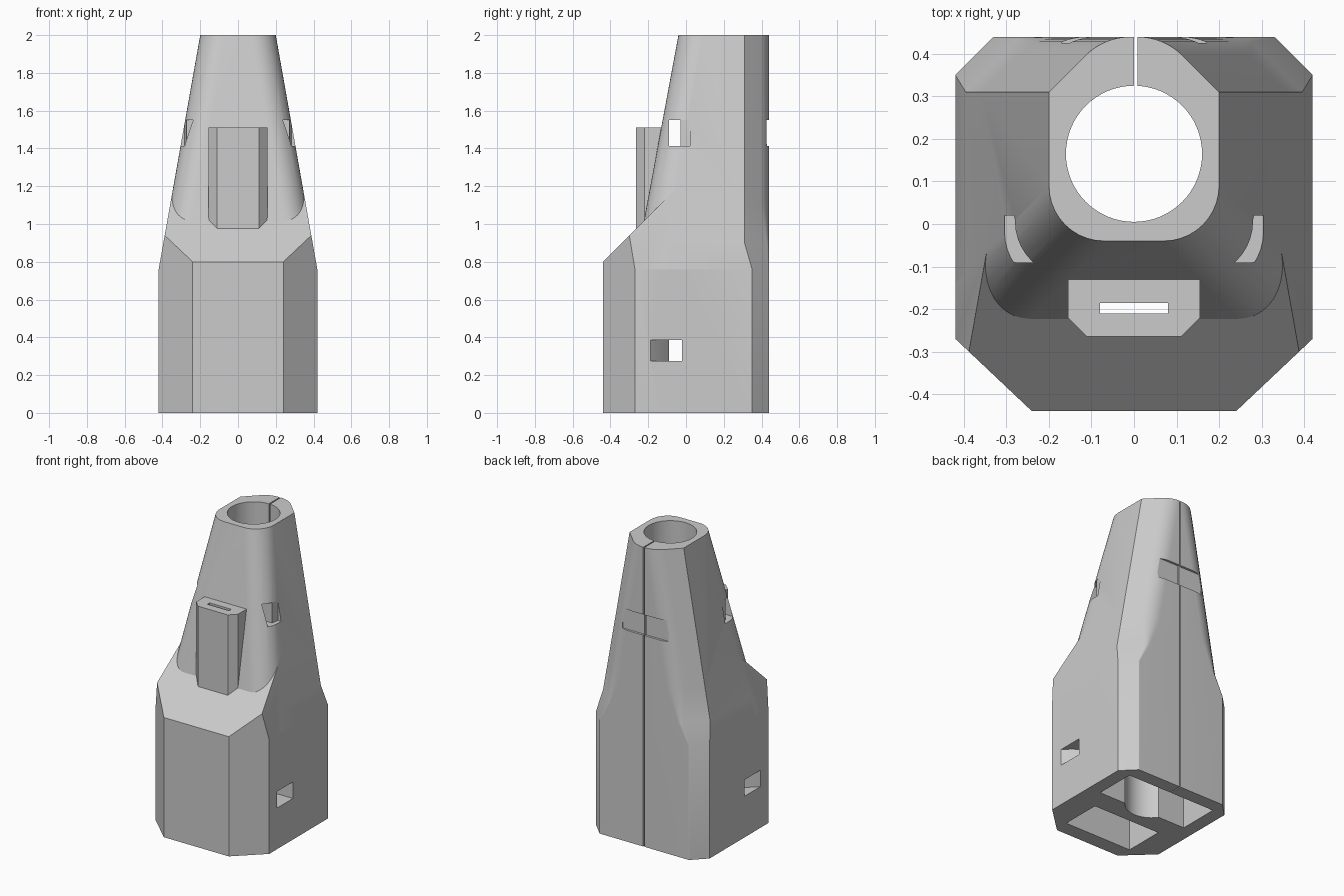
import bpy, bmesh, math
from mathutils import Vector

if "Cube" in bpy.data.objects:
    bpy.data.objects.remove(bpy.data.objects["Cube"])

grey = bpy.data.materials.new("light_grey")
grey.diffuse_color = (0.6, 0.6, 0.6, 1)
grey.use_nodes = True
grey.node_tree.nodes["Principled BSDF"].inputs["Base Color"].default_value = grey.diffuse_color


def add_object(name, bm):
    bmesh.ops.recalc_face_normals(bm, faces=bm.faces[:])
    mesh = bpy.data.meshes.new(name)
    bm.to_mesh(mesh)
    bm.free()
    mesh.materials.append(grey)
    ob = bpy.data.objects.new(name, mesh)
    bpy.context.collection.objects.link(ob)
    return ob


def loft(sections):
    """Skin a stack of equal-length closed outlines: [(z, [(x, y), ...]), ...]"""
    bm = bmesh.new()
    rings = [[bm.verts.new((x, y, z)) for x, y in pts] for z, pts in sections]
    n = len(rings[0])
    for a, b in zip(rings, rings[1:]):
        for i in range(n):
            j = (i + 1) % n
            bm.faces.new((a[i], a[j], b[j], b[i]))
    bm.faces.new(rings[0][::-1])
    bm.faces.new(rings[-1])
    return bm


def prism(name, pts, z0, z1):
    return add_object(name, loft([(z0, pts), (z1, pts)]))


def box(name, x0, x1, y0, y1, z0, z1):
    return prism(name, [(x0, y0), (x1, y0), (x1, y1), (x0, y1)], z0, z1)


def arc(cx, cy, r, a0, a1, n):
    return [(cx + r * math.cos(math.radians(a0 + (a1 - a0) * i / n)),
             cy + r * math.sin(math.radians(a0 + (a1 - a0) * i / n))) for i in range(n + 1)]


def boolean(target, tool, op):
    mod = target.modifiers.new(op.lower(), 'BOOLEAN')
    mod.operation, mod.solver, mod.object = op, 'EXACT', tool
    bpy.context.view_layer.objects.active = target
    bpy.ops.object.modifier_apply(modifier=mod.name)
    bpy.data.objects.remove(tool)


BACK, SHOULDER = 0.44, 0.76


def half_width(z):
    return 0.2 + 0.22 * (2 - max(z, SHOULDER)) / (2 - SHOULDER)


def section(z, chamfer_y, r):
    """Rounded front corners, chamfered and softened back corners"""
    w = half_width(z)
    front = -0.04 - 0.186 * (2 - max(z, SHOULDER))
    right = arc(w - 0.13, front + 0.13, 0.13, -90, 0, 10)
    right.append((w, chamfer_y))
    corner = w + chamfer_y - BACK
    right += arc(corner - r * math.tan(math.pi / 8), BACK - r, r, 45, 90, 8)
    return z, right + [(-x, y) for x, y in reversed(right)]


# Tapered body
body = add_object("tapered_housing", loft([
    section(0, 0.35, 0.008), section(SHOULDER, 0.35, 0.008),
    section(0.9, 0.31, 0.04), section(1.1, 0.31, 0.15), section(2, 0.31, 0.15)]))

# Front block, cut by the sloping top and the leaning sides
outline = [(-0.24, -0.44), (0.24, -0.44), (0.42, -0.27), (0.42, 0), (-0.42, 0), (-0.42, -0.27)]
bm = loft([(0, outline), (1.4, outline)])
lean = 0.22 / (2 - SHOULDER)
for co, no in [((0, -0.44, 0.8), (0, -1, 1)),
               ((0.42, 0, SHOULDER), (1, 0, lean)),
               ((-0.42, 0, SHOULDER), (-1, 0, lean))]:
    cut = bmesh.ops.bisect_plane(bm, geom=bm.verts[:] + bm.edges[:] + bm.faces[:], dist=1e-6,
                                 plane_co=co, plane_no=Vector(no).normalized(), clear_outer=True)
    edges = [g for g in cut["geom_cut"] if isinstance(g, bmesh.types.BMEdge)]
    bmesh.ops.holes_fill(bm, edges=edges)
boolean(body, add_object("front_block", bm), 'UNION')

# Chamfered front mount
boolean(body, prism("front_mount", [(-0.11, -0.265), (0.11, -0.265), (0.155, -0.22), (0.155, -0.05),
                                    (-0.155, -0.05), (-0.155, -0.22)], 0.9, 1.512), 'UNION')

# Bore, underside pockets, mount slit and rear seam
cutters = [
    prism("bore", arc(0, 0.165, 0.16, 0, 354.375, 63), -0.1, 2.1),
    box("front_pocket", -0.25, 0.25, -0.34, -0.07, -0.1, 0.68),
    box("rear_pocket", -0.33, 0.33, 0.075, 0.35, -0.1, 0.7),
    box("mount_slit", -0.08, 0.08, -0.21, -0.186, 0.6, 1.6),
    box("rear_seam", 0, 0.008, 0.25, 0.5, -0.1, 2.1),
    # Strap channels running across, and the strap groove on the back
    box("lower_channel", -0.5, 0.5, -0.09, -0.02, 0.275, 0.385),
    box("upper_channel", -0.5, 0.5, -0.09, -0.03, 1.412, 1.55),
    box("back_groove", -0.17, 0.17, 0.425, 0.5, 1.412, 1.55),
]
# Flared mouths of the strap channels
for s in (-1, 1):
    cutters.append(prism("lower_mouth", [(s * x, y) for x, y in
                   [(0.45, -0.215), (0.45, -0.02), (0.3, -0.02), (0.3, -0.09), (0.37, -0.14)]], 0.275, 0.385))
    cutters.append(prism("upper_mouth", [(s * x, y) for x, y in
                   [(0.4, -0.09), (0.4, 0.02), (0.282, 0.02), (0.272, -0.03), (0.24, -0.09)]], 1.412, 1.55))
for c in cutters:
    boolean(body, c, 'DIFFERENCE')

bpy.ops.object.select_all(action='DESELECT')
body.select_set(True)
bpy.context.view_layer.objects.active = body
bpy.ops.object.shade_smooth_by_angle(angle=math.radians(25))
